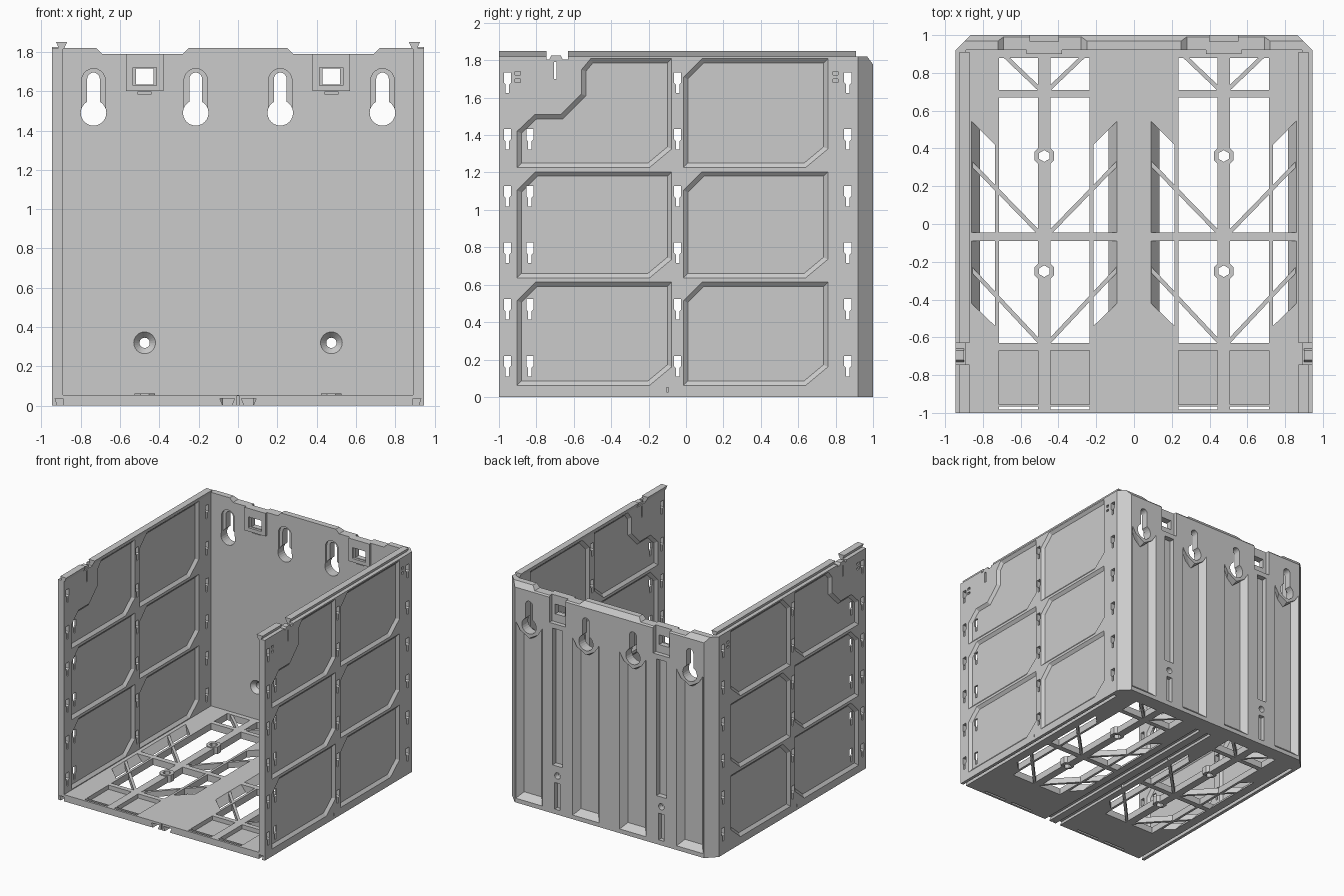
import bpy, bmesh
from math import sin, cos, pi, asin
from mathutils import Vector

if "Cube" in bpy.data.objects:
    bpy.data.objects.remove(bpy.data.objects["Cube"])


# ---- helpers: a "solid" is a pair of matching point loops joined into a closed prism or frustum ----
def px(a, x0, x1, b=None):
    return [(x0, *p) for p in a], [(x1, *p) for p in (b or a)]


def py(a, y0, y1, b=None):
    return [(p[0], y0, p[1]) for p in a], [(p[0], y1, p[1]) for p in (b or a)]


def pz(a, z0, z1, b=None):
    return [(*p, z0) for p in a], [(*p, z1) for p in (b or a)]


def rect(u0, u1, v0, v1):
    return [(u0, v0), (u1, v0), (u1, v1), (u0, v1)]


def ngon(u, v, r, n, turn=0.0):
    return [(u + r * cos(turn + 2 * pi * i / n), v + r * sin(turn + 2 * pi * i / n)) for i in range(n)]


def flip(solids, c=0.0):
    """The solids plus their mirror images about x = c."""
    return solids + [tuple([(2 * c - x, y, z) for x, y, z in loop] for loop in s) for s in solids]


def inset(poly, d):
    """Mitred inset of a counter-clockwise outline."""
    out = []
    for i, p in enumerate(poly):
        a, p, b = Vector(poly[i - 1]), Vector(p), Vector(poly[(i + 1) % len(poly)])
        e, f = (p - a).normalized(), (b - p).normalized()
        n, m = Vector((-e.y, e.x)), Vector((-f.y, f.x))
        out.append(tuple(p + (n + m) * (d / (1 + n.dot(m)))))
    return out


def make(name, solids):
    bm = bmesh.new()
    for a, b in solids:
        va, vb = [bm.verts.new(p) for p in a], [bm.verts.new(p) for p in b]
        bm.faces.new(va)
        bm.faces.new(vb[::-1])
        for i in range(len(va)):
            j = (i + 1) % len(va)
            bm.faces.new((va[j], va[i], vb[i], vb[j]))
    bmesh.ops.recalc_face_normals(bm, faces=bm.faces)
    me = bpy.data.meshes.new(name)
    bm.to_mesh(me)
    bm.free()
    ob = bpy.data.objects.new(name, me)
    bpy.context.collection.objects.link(ob)
    return ob


def apply(ob, mod):
    bpy.context.view_layer.objects.active = ob
    bpy.ops.object.modifier_apply(modifier=mod.name)


def boolean(ob, solids, op='DIFFERENCE'):
    tool = make("cutter", solids)
    tool.hide_render = True
    m = ob.modifiers.new("bool", 'BOOLEAN')
    m.operation, m.object, m.solver, m.use_self = op, tool, 'EXACT', True
    apply(ob, m)
    bpy.data.objects.remove(tool)


def mirror(ob):
    apply(ob, ob.modifiers.new("mirror", 'MIRROR'))


# ---- side walls: recessed panels on both faces, rows of hook slots ----
side = make("side_walls", [px(rect(-1, 0.9, 0, 1.82), 0.89, 0.945)])
panels = []
for z0, z1 in ((0.06, 0.615), (0.635, 1.205), (1.225, 1.81)):
    for y0, y1 in ((-0.905, -0.075), (-0.015, 0.76)):
        panels.append([(y0, z0), (y1 - 0.12, z0), (y1, z0 + 0.1), (y1, z1),
                       (y0 + 0.1, z1), (y0, z1 - 0.1)])
# the upper front panel steps around the latch
panels[4] = panels[4][:4] + [(-0.51, 1.81), (-0.56, 1.75), (-0.56, 1.62), (-0.67, 1.51),
                             (-0.81, 1.51), (-0.905, 1.42)]
for outer, inner in ((0.946, 0.925), (0.889, 0.91)):
    boolean(side, [px(p, outer, inner, inset(p, 0.025)) for p in panels])
slots = []
for row in range(6):
    z = 0.165 + 0.303 * row
    for y in (-0.955, -0.835, -0.045, 0.865):
        if y != -0.835 or row < 5:
            slots.append(px([(y - 0.009, z - 0.055), (y + 0.009, z - 0.055), (y + 0.009, z - 0.01),
                             (y + 0.019, z), (y + 0.019, z + 0.055), (y - 0.019, z + 0.055),
                             (y - 0.019, z), (y - 0.009, z - 0.01)], 0.8, 1))
slots.append(px(rect(-0.705, -0.692, 1.7, 1.79), 0.8, 1))
slots.append(px(rect(-0.103, -0.094, 0.025, 0.05), 0.93, 1))
for y in (-0.9, 0.8):
    slots += [px(rect(y - 0.014, y + 0.014, z, z + 0.02), 0.93, 1) for z in (1.68, 1.72)]
slots.append(px(rect(-0.745, -0.63, 1.805, 1.83), 0.8, 1))
boolean(side, slots)
mirror(side)

# ---- dovetail rails along the wall tops, with a latch in the gap ----
dove = [(0.885, 1.815), (0.91, 1.815), (0.925, 1.85), (0.87, 1.85)]
rails = make("top_rails", [py(dove, -1, -0.745), py(dove, -0.63, 0.91)])
mirror(rails)
latch = make("side_latches", [px([(-0.74, 1.79), (-0.65, 1.79), (-0.67, 1.825), (-0.72, 1.825)], 0.9, 0.945)])
mirror(latch)

# ---- back wall: flat inside, channelled outside, chamfered corners ----
half = [(0.89, 0.92), (0.89, 0.9), (0.945, 0.9), (0.945, 0.92), (0.865, 1.0)]
back = make("back_wall", [pz(half + [(-x, y) for x, y in half[::-1]], 0, 1.82)])


def channel(c, w, z0, top):
    return [(c - w, z0), (c + w, z0), (c + w, top), (c + 0.7 * w, top - 0.06),
            (c, top - 0.11), (c - 0.7 * w, top - 0.06), (c - w, top)]


def keyhole(c, z, r, w, top):
    a = asin(min(1, w / r))
    low = [(c + r * sin(t), z + r * cos(t)) for t in (a + (2 * pi - 2 * a) * i / 20 for i in range(21))]
    high = [(c - w * cos(pi * i / 10), top - w + w * sin(pi * i / 10)) for i in range(11)]
    return low + high


KEYS = (0.735, 0.215)
boolean(back, flip([py(channel(c, 0.125, 0.03, 1.5), 1.005, 0.95, channel(c, 0.08, 0.08, 1.48)) for c in KEYS]
                   + [py(rect(0.43, 0.52, 0.4, 1.53), 1.01, 0.955),
                      py(rect(0.45, 0.5, 0.04, 0.26), 1.01, 0.965)]))
boolean(back, [px([(0.965, 1.825), (1.01, 1.825), (1.01, 1.765)], -1, 1)])
boolean(back, flip([py([(0.28, 1.79), (0.69, 1.79), (0.73, 1.83), (0.24, 1.83)], 0.8, 1.1)]))
# counterbored keyholes and screw holes
boolean(back, flip([py(keyhole(c, 1.5, 0.0601, 0.06, 1.715), 0.91, 0.937) for c in KEYS]
                   + [py(ngon(0.475, 0.32, 0.06, 24), 0.915, 0.955, ngon(0.475, 0.32, 0.024, 24))]))
boolean(back, flip([py(keyhole(c, 1.49, 0.065, 0.032, 1.695), 0.85, 1.1) for c in KEYS]
                   + [py(ngon(0.475, 0.32, 0.026, 24), 0.85, 1.1)]))
# clip pads with a window and an outer pocket
boolean(back, flip([py(rect(0.38, 0.57, 1.6, 1.79), 0.9, 0.94)]), 'UNION')
boolean(back, flip([py(rect(0.4, 0.55, 1.57, 1.85), 0.965, 1.1)]))
boolean(back, flip([py(rect(0.415, 0.535, 1.63, 1.72), 0.89, 0.92)]))
boolean(back, flip([py(rect(0.43, 0.52, 1.635, 1.715), 0.85, 1.1),
                    py(rect(0.44, 0.51, 1.585, 1.595), 0.85, 0.935)]))

# ---- floor: slab opened into a lattice ----
C = 0.475
floor = make("floor", [pz(rect(-0.89, 0.89, -1, 0.92), 0.0, 0.055)])
openings = [pz(rect(0.507, 0.715, a, b), -0.01, 0.06)
            for a, b in ((-0.63, -0.09), (-0.045, 0.67), (0.71, 0.88), (-0.982, -0.965))]
# the outer slanted openings have one sloping wall
for y0, y1, y2, y3 in ((-0.045, -0.045, 0.545, 0.42), (-0.54, -0.42, -0.09, -0.09)):
    k = 0.64
    wide = [(0.735, y0), (0.86, y1), (0.86, y2), (0.735, y3)]
    slim = [(0.735, y0), (0.815, y0 + (y1 - y0) * k), (0.815, y3 + (y2 - y3) * k), (0.735, y3)]
    openings.append(pz(slim, -0.001, 0.056, wide))
openings.append(pz(rect(0.507, 0.715, -0.955, -0.67), 0.02, 0.06))
boolean(floor, flip(flip(openings, C)))
# dovetail grooves underneath and the centre slit
groove = [(0.037, -0.01), (0.073, -0.01), (0.092, 0.036), (0.018, 0.036)]
boolean(floor, flip([py(groove, -1.01, 0.85)]) + [py(rect(-0.004, 0.004, -0.01, 0.05), -1.01, -0.98)])
boolean(side, flip([py([(0.885, -0.01), (0.915, -0.01), (0.93, 0.036), (0.891, 0.036)], -1.01, 0.85)]))

# ---- screw bosses with hexagonal holes ----
SPOTS = ((C, 0.36), (C, -0.25))
boolean(floor, flip([pz(ngon(x, y, 0.056, 8, pi / 8), 0.004, 0.062) for x, y in SPOTS]), 'UNION')
boolean(floor, flip([pz(ngon(x, y, 0.031, 6, pi / 6), -0.02, 0.08) for x, y in SPOTS]))


# ---- diagonal braces ----
def brace(x0, y0, x1, y1, w=0.011):
    d = (Vector((x1, y1)) - Vector((x0, y0))).normalized() * w
    return pz([(x0 - d.y, y0 + d.x), (x0 + d.y, y0 - d.x), (x1 + d.y, y1 - d.x), (x1 - d.y, y1 + d.x)],
              0.004, 0.051)


make("floor_braces", flip(flip([brace(0.865, 0.325, 0.49, -0.06), brace(0.865, -0.235, 0.49, -0.635),
                                brace(0.7, 0.905, 0.49, 0.705)], C)))
